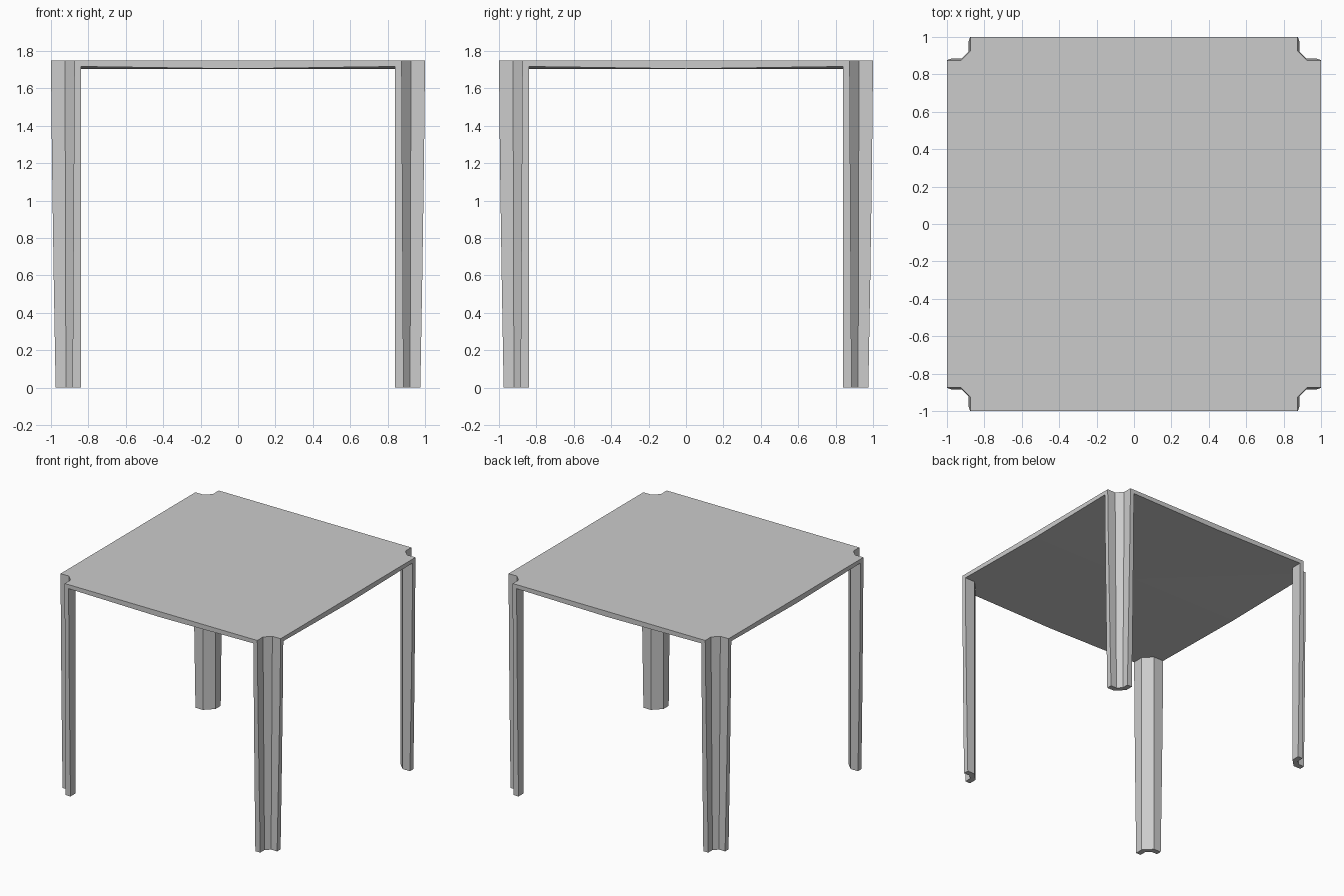
import bpy, bmesh
from mathutils import Matrix, Vector

if "Cube" in bpy.data.objects:
    bpy.data.objects.remove(bpy.data.objects["Cube"])

TOP, SEAM, LOW = 1.75, 1.717, 1.705   # top surface, leg joint, lowest underside


def leg_profile(z):
    """Angled L section: outer notch chain, then inner chain back (x, y, z)."""
    t = z / TOP
    end = 0.975 + 0.025 * (1 - (1 - t) ** 1.3)
    n = 0.885 - 0.01 * t
    m = 0.92 + 0.005 * t
    outer = [(n, end), (n, m), (m, n), (end, n)]
    inner = [(end, 0.84), (0.908, 0.84), (0.84, 0.908), (0.84, end)]
    return [Vector((x, y, z)) for x, y in outer + inner]


def finish(bm, name):
    bmesh.ops.remove_doubles(bm, verts=bm.verts, dist=1e-4)
    bmesh.ops.recalc_face_normals(bm, faces=bm.faces)
    mesh = bpy.data.meshes.new(name)
    bm.to_mesh(mesh)
    bm.free()
    obj = bpy.data.objects.new(name, mesh)
    bpy.context.collection.objects.link(obj)
    return obj


# Tabletop: notched plate whose lower edges sag slightly towards the middle
bm = bmesh.new()


def face(points):
    return bm.faces.new([bm.verts.new(p) for p in points])


joint = leg_profile(SEAM)
rim = leg_profile(TOP)
outline = []
centre = Vector((0, 0, LOW))
steps = 8
for k in range(4):
    rot = Matrix.Rotation(k * 1.5707963267948966, 3, 'Z')
    # underside edge of the +y side, right leg to left leg
    edge = []
    for i in range(steps + 1):
        x = 0.84 - 1.68 * i / steps
        edge.append(Vector((x, joint[7].y, LOW + (SEAM - LOW) * abs(x) / 0.84)))
    # edge wall
    left_joint = Vector((-joint[0].x, joint[0].y, SEAM))
    left_rim = Vector((-rim[0].x, rim[0].y, TOP))
    face([rot @ p for p in [rim[0], joint[0]] + edge + [left_joint, left_rim]])
    # notch walls
    for i in range(3):
        face([rot @ p for p in (joint[i], joint[i + 1], rim[i + 1], rim[i])])
    # underside fan, running round the inside of the leg
    chain = joint[4:7] + edge
    for a, b in zip(chain, chain[1:]):
        face([centre, rot @ b, rot @ a])
    outline += [rot @ p for p in reversed(rim[:4])]
face(outline)
finish(bm, "tabletop")

# Legs: tapered angle section, mirrored to all four corners
bm = bmesh.new()
rings = [[bm.verts.new(p) for p in leg_profile(z)] for z in (0, 0.6, 1.2, SEAM)]
for lo, hi in zip(rings, rings[1:]):
    for i in range(8):
        j = (i + 1) % 8
        bm.faces.new((lo[i], lo[j], hi[j], hi[i]))
for a, b, c, d in ((0, 1, 6, 7), (1, 2, 5, 6), (2, 3, 4, 5)):
    bm.faces.new([rings[0][i] for i in (a, b, c, d)])
legs = finish(bm, "legs")
mirror = legs.modifiers.new("four_corners", 'MIRROR')
mirror.use_axis = (True, True, False)
